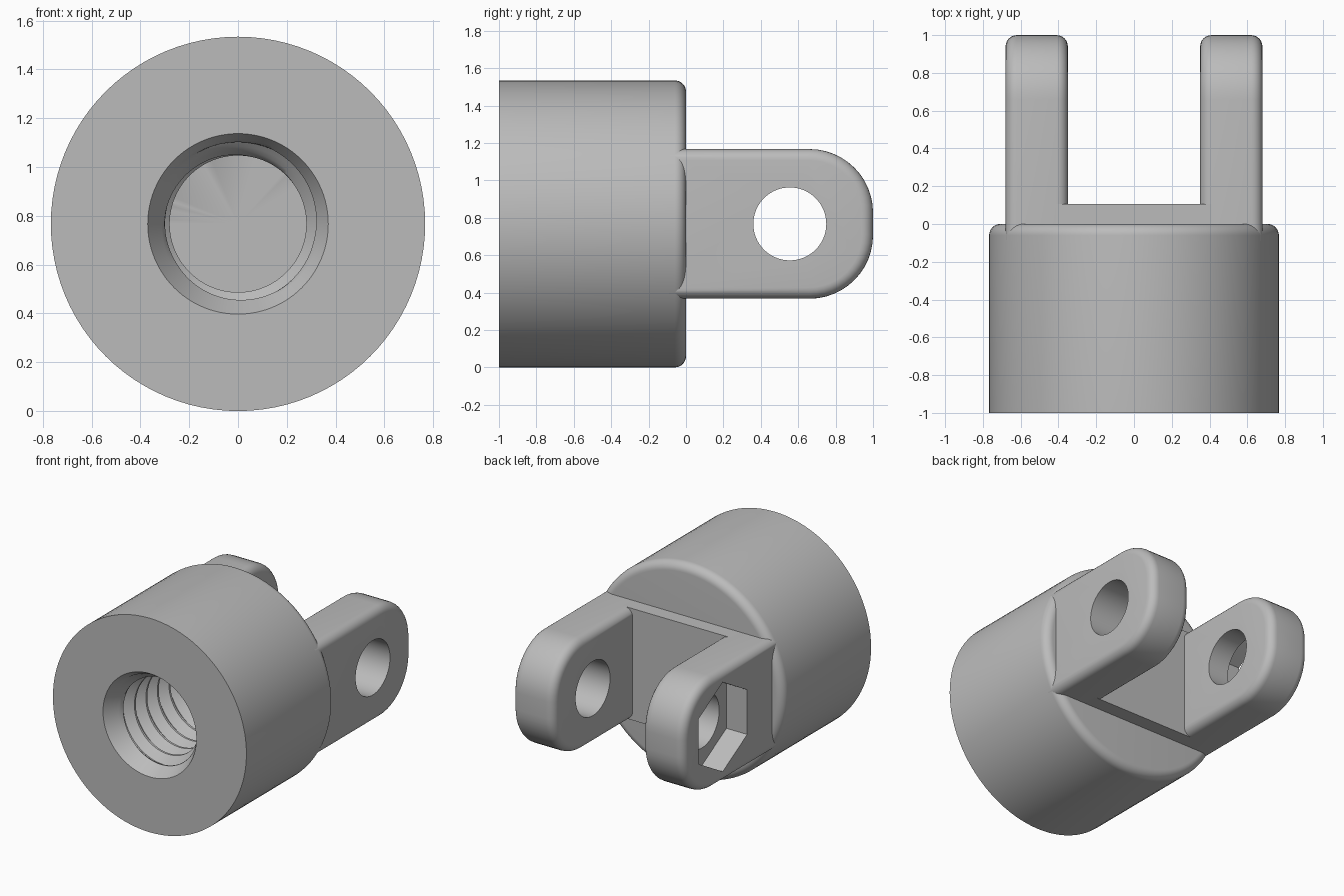
import bpy, bmesh, math
from mathutils import Matrix, Vector

cube = bpy.data.objects.get("Cube")
if cube:
    bpy.data.objects.remove(cube, do_unlink=True)

CZ = 0.767            # height of the main axis
R = 0.767             # body radius
FILLET = 0.06
HALF = 0.4            # half height of the fork
PIN_Y = 0.555         # pin hole position

grey = bpy.data.materials.new("plain_grey")
grey.use_nodes = True
grey.diffuse_color = (0.5, 0.5, 0.5, 1)
grey.node_tree.nodes["Principled BSDF"].inputs["Base Color"].default_value = (0.5, 0.5, 0.5, 1)


def finish(bm, name):
    bmesh.ops.recalc_face_normals(bm, faces=bm.faces)
    mesh = bpy.data.meshes.new(name)
    bm.to_mesh(mesh)
    bm.free()
    mesh.materials.append(grey)
    ob = bpy.data.objects.new(name, mesh)
    bpy.context.collection.objects.link(ob)
    return ob


def select(ob):
    bpy.ops.object.select_all(action='DESELECT')
    ob.select_set(True)
    bpy.context.view_layer.objects.active = ob


def smooth(ob):
    select(ob)
    bpy.ops.object.shade_smooth_by_angle(angle=math.radians(30))


def cut(ob, x, depth, radius, sides, turn=0):
    """Cut a prism along x, centred on the pin axis."""
    bm = bmesh.new()
    bmesh.ops.create_cone(bm, cap_ends=True, segments=sides, radius1=radius,
                          radius2=radius, depth=depth,
                          matrix=Matrix.Translation((x, PIN_Y, CZ))
                          @ Matrix.Rotation(turn, 4, 'X')
                          @ Matrix.Rotation(math.pi / 2, 4, 'Y'))
    cutter = finish(bm, "cutter")
    cutter.hide_render = True
    mod = ob.modifiers.new("cut", 'BOOLEAN')
    mod.object = cutter
    mod.solver = 'EXACT'
    select(ob)
    bpy.ops.object.modifier_apply(modifier=mod.name)
    bpy.data.objects.remove(cutter, do_unlink=True)


# Body: turned outside joined to a helical threaded bore
def make_body(cols=96, pitch=0.13, end=-0.15):
    thread = [(0, .28), (.12, .28), (.25, .299), (.38, .318),
              (.5, .335), (.62, .335), (.75, .316), (.88, .297)]
    turns = math.ceil((end + 1) / pitch) + 2
    outside = [(0, 0)]
    for i in range(9):
        a = math.pi / 2 * i / 8
        outside.append((R - FILLET + FILLET * math.sin(a),
                        -FILLET + FILLET * math.cos(a)))
    outside += [(R, -1), (.37, -1)]

    def column(j):
        pts = list(outside)
        for k in range(-1, turns):
            for f, r in thread:
                y = -1 + pitch * (k + f + j / cols)
                if y >= end:
                    y, r = end, .31
                y = max(y, -1)
                pts.append((max(r, .37 - .6 * (y + 1)), y))
        return pts + [(.31, end), (0, end)]

    bm = bmesh.new()
    grid = []
    for j in range(cols + 1):
        t = 2 * math.pi * j / cols
        grid.append([bm.verts.new((r * math.sin(t), y, CZ + r * math.cos(t)))
                     for r, y in column(j)])
    for a, b in zip(grid, grid[1:]):
        for i in range(len(a) - 1):
            bm.faces.new((a[i], a[i + 1], b[i + 1], b[i]))
    bmesh.ops.remove_doubles(bm, verts=bm.verts, dist=1e-5)
    smooth(finish(bm, "threaded_body"))


make_body()


# Fork arms: rounded plate with softened rims and a pin hole
def make_arm(name, side, corner=0.34, start=-0.12):
    profile = [(start, HALF), (start, -HALF)]
    for sign in (-1, 1):
        for i in range(13):
            a = math.pi / 2 * (i / 12 if sign > 0 else i / 12 - 1)
            profile.append((1 - corner + corner * math.cos(a),
                            sign * (HALF - corner) + corner * math.sin(a)))
    bm = bmesh.new()
    face = bm.faces.new([bm.verts.new((side * .35, y, CZ + z)) for y, z in profile])
    ext = bmesh.ops.extrude_face_region(bm, geom=[face])
    moved = [v for v in ext["geom"] if isinstance(v, bmesh.types.BMVert)]
    bmesh.ops.translate(bm, verts=moved, vec=Vector((side * .33, 0, 0)))
    bmesh.ops.recalc_face_normals(bm, faces=bm.faces)
    rims = [e for e in bm.edges if abs(e.verts[0].co.x - e.verts[1].co.x) < 1e-4]
    bmesh.ops.bevel(bm, geom=rims, offset=FILLET, segments=6, profile=0.5,
                    affect='EDGES', clamp_overlap=True)
    arm = finish(bm, name)
    cut(arm, side * .515, 1, .195, 64)
    return arm


left_arm = make_arm("left_fork_arm", 1)
right_arm = make_arm("right_fork_arm", -1)

# Hexagonal nut pocket in the outer face of the right arm
cut(right_arm, -.68, .33, .32, 6, math.pi / 2)
smooth(left_arm)
smooth(right_arm)

# Web between the arms
bm = bmesh.new()
bmesh.ops.create_cube(bm, size=1, matrix=Matrix.Translation((0, .0275, CZ))
                      @ Matrix.Diagonal((.86, .155, 2 * HALF, 1)))
finish(bm, "fork_web")
